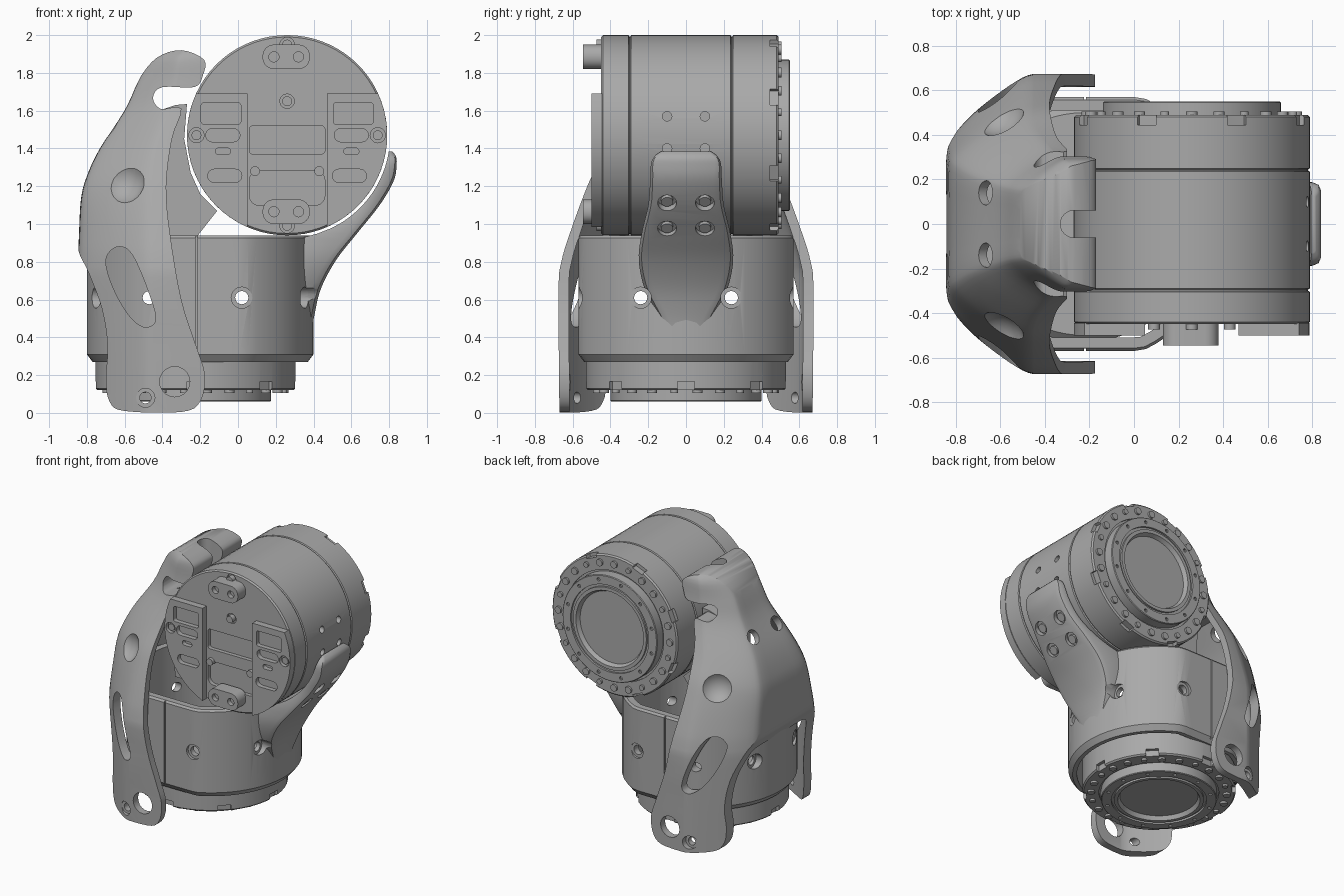
import bpy, bmesh
from math import sin, cos, pi, sqrt, acos
from mathutils import Matrix, Vector

if "Cube" in bpy.data.objects:
    bpy.data.objects.remove(bpy.data.objects["Cube"])
GREY = bpy.data.materials.new("satin grey")
GREY.use_nodes = True
GREY.diffuse_color = (0.4, 0.4, 0.4, 1)
GREY.node_tree.nodes["Principled BSDF"].inputs["Base Color"].default_value = GREY.diffuse_color

# ---- helpers ----
def make(name, bm, matrix=None):
    bmesh.ops.recalc_face_normals(bm, faces=bm.faces[:])
    mesh = bpy.data.meshes.new(name)
    bm.to_mesh(mesh)
    bm.free()
    if matrix:
        mesh.transform(matrix)
    ob = bpy.data.objects.new(name, mesh)
    bpy.context.scene.collection.objects.link(ob)
    mesh.materials.append(GREY)
    return ob

def loft(name, rings, matrix=None):
    bm = bmesh.new()
    rows = [[bm.verts.new(p) for p in ring] for ring in rings]
    n = len(rows[0])
    for a, b in zip(rows, rows[1:]):
        for i in range(n):
            bm.faces.new((a[i], a[(i + 1) % n], b[(i + 1) % n], b[i]))
    bm.faces.new(rows[0])
    bm.faces.new(rows[-1])
    return make(name, bm, matrix)

def lathe(name, profile, matrix, n=72):
    return loft(name, [[(r * cos(2 * pi * i / n), r * sin(2 * pi * i / n), h) for i in range(n)]
                       for r, h in profile], matrix)

def prism(name, pts, y0, y1):
    return loft(name, [[(x, y, z) for x, z in pts] for y in (y0, y1)])

def cylinders(name, specs, matrix=None, sides=20):
    bm = bmesh.new()
    for p, axis, r, length in specs:
        turn = Vector(axis).to_track_quat('Z', 'Y').to_matrix().to_4x4()
        bmesh.ops.create_cone(bm, cap_ends=True, segments=sides, radius1=r, radius2=r,
                              depth=length, matrix=Matrix.Translation(p) @ turn)
    return make(name, bm, matrix)

def spline(pts, n, closed=False):
    pts = [Vector(p) for p in pts]
    m, out = len(pts), []
    for i in range(m if closed else m - 1):
        a, b, c, d = [pts[k % m] if closed else pts[min(max(k, 0), m - 1)] for k in range(i - 1, i + 3)]
        for t in [j / n for j in range(n)]:
            out.append(b + (c - a) * t / 2 + (a * 2 - b * 5 + c * 4 - d) * t * t / 2
                       + (b * 3 - a - c * 3 + d) * t ** 3 / 2)
    return out if closed else out + [pts[-1]]

def rrect(cx, cz, w, h, r, n=6):
    out = []
    for q, (sx, sz) in enumerate(((1, 1), (-1, 1), (-1, -1), (1, -1))):
        for i in range(n + 1):
            a = (q + i / n) * pi / 2
            out.append((cx + sx * (w / 2 - r) + r * cos(a), cz + sz * (h / 2 - r) + r * sin(a)))
    return out

def boolean(ob, tools, mode='DIFFERENCE', keep=False):
    for tool in tools:
        mod = ob.modifiers.new("cut", 'BOOLEAN')
        mod.operation, mod.solver, mod.object = mode, 'EXACT', tool
    bpy.context.view_layer.update()
    ob_eval = ob.evaluated_get(bpy.context.evaluated_depsgraph_get())
    mesh = bpy.data.meshes.new_from_object(ob_eval)
    ob.modifiers.clear()
    ob.data = mesh
    mesh.materials.clear()
    mesh.materials.append(GREY)
    for tool in [] if keep else tools:
        bpy.data.objects.remove(tool)

# ---- actuators: stepped drum, notched rim, bolted output disc ----
OUTPUT = [(.53, .25), (.53, .48), (.52, .49), (.415, .49), (.415, .475), (.4, .475), (.4, .545), (.395, .55),
          (.33, .55), (.33, .535), (.31, .535), (.31, .55), (.285, .55), (.27, .52)]
DRUM = [(.52, -.45), (.53, -.44), (.53, -.305), (.522, -.3), (.522, -.295), (.53, -.29),
        (.53, .235), (.522, .24), (.522, .245)]

def actuator(name, base, matrix, phase):
    body = lathe(name + "_actuator", base + OUTPUT, matrix)
    bm = bmesh.new()
    for k in range(8):
        turn = Matrix.Rotation(phase + k * pi / 4, 4, 'Z')
        bmesh.ops.create_cube(bm, size=.09, matrix=turn @ Matrix.Translation((.55, 0, .49)))
    rim, pins = [], []
    for k in range(24):
        a = phase + (k + .5) * pi / 12
        rim.append(((.47 * cos(a), .47 * sin(a), .49), (0, 0, 1), .026 if k % 3 else .02, .03))
        if k % 2:
            pins.append(((.365 * cos(a), .365 * sin(a), .55), (0, 0, 1), .013, .03))
    boolean(body, [make("notches", bm, matrix), cylinders("pin_holes", pins, matrix, 10)])
    cylinders(name + "_rim_bolts", rim, matrix, 14)
    return body

UP = Matrix.Translation((.26, 0, 1.47)) @ Matrix.Rotation(-pi / 2, 4, 'X')
LOW = Matrix.Translation((-.225, 0, .61)) @ Matrix.Rotation(pi, 4, 'X')
upper = actuator("upper", DRUM, UP, pi / 8)
actuator("lower", [(.5, .22)], LOW, 0)

# ---- upper actuator front face ----
CX, CZ, R = .26, 1.47, .53
screws = [(CX, 1.65), (CX, 1.95), (CX, .99), (.09, 1.28), (.43, 1.28)]
boolean(upper, [
    prism("window", rrect(CX, 1.445, .4, .15, .02), -.5, -.42),
    prism("tray", rrect(CX, 1.19, .4, .18, .05), -.5, -.42),
    cylinders("screw_holes", [((x, -.45, z), (0, 1, 0), .038, .03) for x, z in screws[:3]]),
    cylinders("side_holes", [((.77, y, z), (1, 0, 0), .025, .1) for y in (-.1, .1) for z in (1.4, 1.57)])])
cylinders("face_screws", [((x, -.45, z), (0, 1, 0), .026, .05) for x, z in screws])
for side, word in ((-1, "right"), (1, "left")):
    a0, a1 = acos(.21 / R), pi / 2 - acos(.22 / R)
    arc = [-a0 + (a1 + a0) * i / 16 for i in range(17)]
    rim = [(CX + side * R * cos(a), CZ + R * sin(a)) for a in arc]
    panel = prism(word + "_face_panel", rim + [(CX + side * .21, 1.69)], -.5, -.445)
    pockets = [(.35, 1.585, .21, .115, .015), (.34, 1.47, .18, .07, .034),
               (.34, 1.385, .08, .035, .017), (.33, 1.255, .18, .07, .034)]
    boolean(panel, [prism("pocket", rrect(CX + side * x, *rest), -.55, -.465) for x, *rest in pockets]
            + [cylinders("corner_hole", [((CX + side * .48, -.5, CZ), (0, 1, 0), .04, .06)])])
    cylinders(word + "_panel_screw", [((CX + side * .48, -.475, CZ), (0, 1, 0), .026, .03)])
for word, z in (("top", 1.885), ("bottom", 1.065)):
    boss = prism(word + "_connector", rrect(.255, z, .25, .13, .06), -.545, -.44)
    boolean(boss, [cylinders("sockets", [((.255 + d, -.55, z), (0, 1, 0), .027, .08) for d in (-.065, .065)])])

# ---- lower housing: hollow sleeve with flattened sides ----
def sleeve(off, z, n=72):
    lim, ts = .57 - off, [2 * pi * i / n for i in range(n)]
    return [(-.2 + (.6 - off) * cos(t), max(-lim, min(lim, (.62 - off) * sin(t))), z) for t in ts]

housing = loft("housing", [sleeve(.03, .27), sleeve(0, .31), sleeve(0, .925), sleeve(.012, .94)])
bolt_holes = cylinders("bolt_holes", [((x, y, .61), (0, 1, 0), .035, .3) for x in (.02, -.47) for y in (-.55, .55)]
                       + [((x, y, .61), (1, 0, 0), .035, .36) for x in (-.76, .36) for y in (-.24, .24)])
sinks = cylinders("counterbores", [((.02, y, .61), (0, 1, 0), .056, .06) for y in (-.58, .58)]
                  + [((x, y, .61), (1, 0, 0), .056, .16) for x in (-.8, .41) for y in (-.24, .24)])
seams = [prism("seam", rrect(-.22, .6, .01, .8, .004), s * .56, s * .6) for s in (-1, 1)]
boolean(housing, [loft("cavity", [sleeve(.06, .2), sleeve(.06, 1)])] + seams)
boolean(housing, [bolt_holes, sinks], keep=True)

# ---- strap rising from the housing around the drum ----
rings = []
for z, xo, hw in spline([(.42, .39, .1), (.52, .405, .15), (.66, .44, .22), (.81, .52, .25), (.95, .63, .235),
                         (1.1, .75, .2), (1.23, .825, .19), (1.32, .84, .185), (1.36, .835, .165),
                         (1.385, .815, .13)], 5):
    reach = max(0, .545 ** 2 - (z - CZ) ** 2)
    xi = min(max(.32, CX + sqrt(reach)), xo - .02)
    c = min(.05, (xo - xi) * .6)
    half = [(xo, hw - c), (xo - c * .3, hw - c * .3), (xo - c, hw), (xi, hw)]
    rings.append([(x, -y, z) for x, y in half] + [(x, y, z) for x, y in reversed(half)])
strap = loft("strap", rings)
bores = [((x, y, z), (.75, 0, -.65), .05, .1) for y in (-.1, .1) for x, z in ((.77, 1.1), (.67, .96))]
boolean(strap, [bolt_holes, sinks, cylinders("strap_bores", bores)])
cylinders("strap_bolts", [((x - .045, y, z + .033), axis, .032, .05) for (x, y, z), axis, _, _ in bores])

# ---- cradle on the opposite side of the drum ----
prism("inner_cradle", [(-.42, 1.6), (-.33, 1.63), (-.27, 1.635), (-.285, 1.45), (-.25, 1.27), (-.2, 1.16),
                       (-.11, 1.07), (-.22, .93), (-.4, .93)], -.19, .19)

# ---- outer cover: lofted shell trimmed to its side outline ----
LEVELS = spline([(-.02, -.84, -.45, .67), (.64, -.845, -.45, .675), (.8, -.845, -.45, .66), (.95, -.84, -.45, .615),
                 (1.13, -.83, -.45, .55), (1.25, -.8, -.45, .5), (1.4, -.73, -.43, .42), (1.6, -.6, -.36, .33),
                 (1.75, -.53, -.32, .3), (1.88, -.46, -.3, .285), (1.94, -.4, -.25, .24)], 4)
SECTION = spline([(0, .2), (0, .45), (.06, .57), (.3, .73), (.62, .88), (.87, .975), (1, 1)], 3)

def cover_rings(off, right, levels):
    out = []
    for z, xo, xm, yw in levels:
        half = [(xo + off + (xm - xo) * u, (yw - off) * v) for u, v in SECTION] + [(right, yw - off)]
        out.append([(x, y, z) for x, y in half] + [(x, -y, z) for x, y in reversed(half)])
    return out

outline = spline([(-.6, .01), (-.68, .06), (-.7, .18), (-.69, .35), (-.72, .55), (-.79, .74), (-.848, .87),
                  (-.86, 1.05), (-.83, 1.25), (-.74, 1.42), (-.62, 1.6), (-.53, 1.76), (-.43, 1.88), (-.3, 1.92),
                  (-.18, 1.87), (-.185, 1.79), (-.23, 1.725), (-.4, 1.725), (-.45, 1.67), (-.41, 1.61), (-.3, 1.61),
                  (-.35, 1.45), (-.38, 1.2), (-.36, .95), (-.3, .6), (-.22, .35), (-.175, .2), (-.2, .06),
                  (-.3, .005)], 4, closed=True)
cover = loft("cover", cover_rings(0, -.05, LEVELS))
boolean(cover, [prism("side_outline", outline, -.8, .8)], 'INTERSECT')
hollow = [v for v in LEVELS if v[0] < 1.56]
hollow[0] = hollow[0] - Vector((.1, 0, 0, 0))
slot = spline([(-.7, .8), (-.66, .87), (-.59, .87), (-.53, .78), (-.45, .57), (-.44, .48), (-.5, .455),
               (-.58, .52), (-.66, .66)], 4, closed=True)
boolean(cover, [loft("hollow", cover_rings(.055, .2, hollow))])
dimples = bmesh.new()
for s in (-1, 1):
    bmesh.ops.create_uvsphere(dimples, u_segments=32, v_segments=16, radius=.14,
                              matrix=Matrix.Translation((-.63, s * .535, 1.24)))
boolean(cover, [
    prism("strut_slots", slot, -.8, .8),
    cylinders("foot_holes", [((-.335, 0, .165), (0, 1, 0), .08, 1.6), ((-.49, 0, .08), (0, 1, 0), .03, 1.6)]),
    cylinders("foot_sinks", [((-.49, s * .68, .08), (0, 1, 0), .05, .1) for s in (-1, 1)]),
    cylinders("hood_holes", [((-.67, s * .14, 1.5), (-.8, 0, .6), .055, .16) for s in (-1, 1)]),
    loft("hook_notch", [[(x, y, z) for x, y in rrect(-.18, 0, .3, .12, .058)] for z in (1.66, 2)]),
    make("dimples", dimples)])

# ---- smooth shading with sharp edges kept ----
for ob in bpy.context.scene.collection.objects:
    if ob.type == 'MESH':
        bpy.ops.object.select_all(action='DESELECT')
        ob.select_set(True)
        bpy.context.view_layer.objects.active = ob
        bpy.ops.object.shade_smooth_by_angle(angle=.6)
